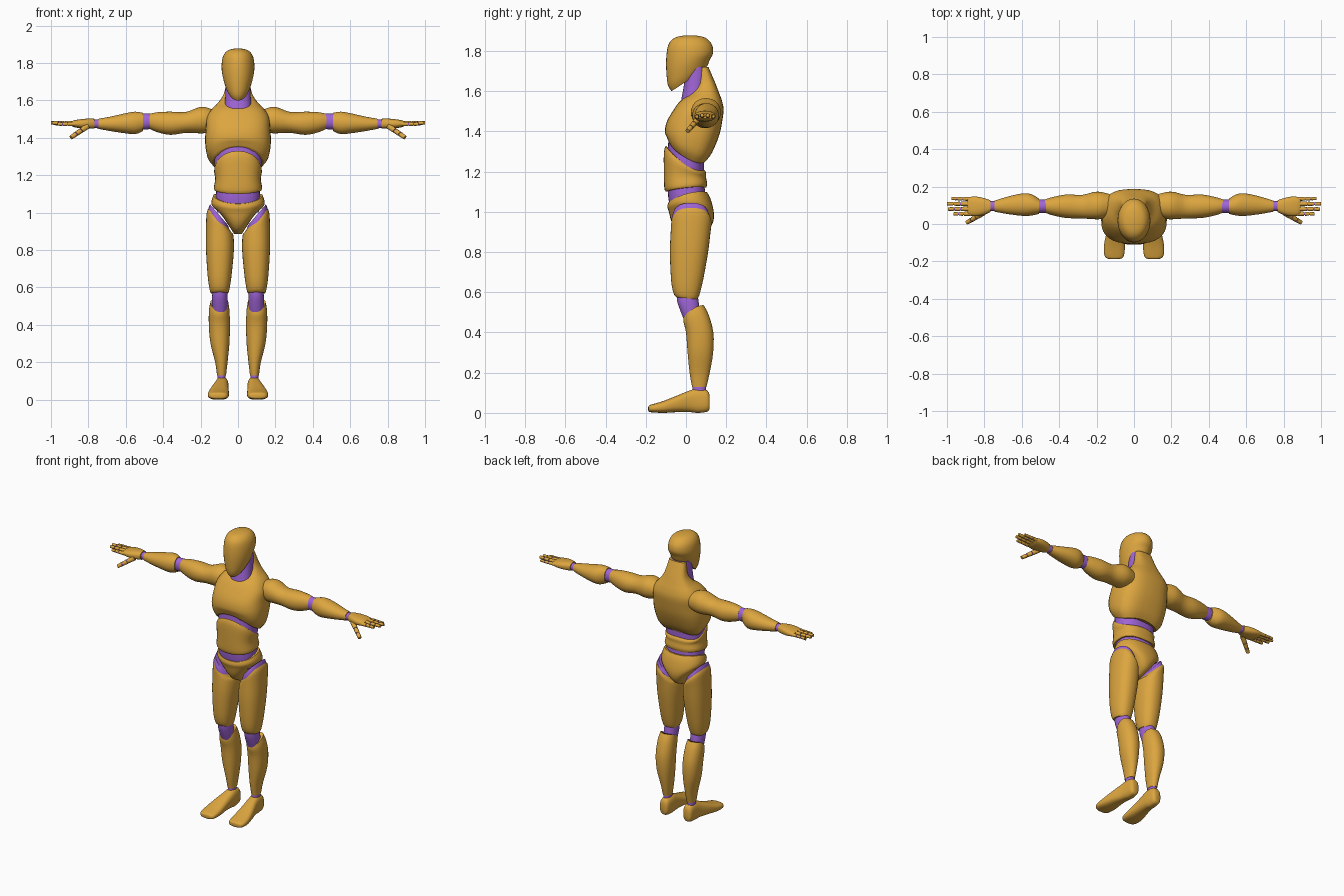
import bpy, bmesh, math
from mathutils import Vector, Matrix


def material(name, rgb):
    m = bpy.data.materials.new(name)
    m.diffuse_color = (*rgb, 1)
    return m


GOLD = material("gold shell", (0.72, 0.38, 0.05))
PURPLE = material("purple joint", (0.35, 0.13, 0.68))
SEG = 32


def finish(name, bm, mats, mirror=False, angle=40):
    bmesh.ops.recalc_face_normals(bm, faces=bm.faces)
    me = bpy.data.meshes.new(name)
    bm.to_mesh(me)
    bm.free()
    for m in mats:
        me.materials.append(m)
    for p in me.polygons:
        p.use_smooth = True
    me.set_sharp_from_angle(angle=math.radians(angle))
    ob = bpy.data.objects.new(name, me)
    bpy.context.collection.objects.link(ob)
    if mirror:
        ob.modifiers.new("mirror", 'MIRROR').use_mirror_merge = False
    return ob


def spline(rings, steps=3):
    """Smooth in-between rings."""
    out = []
    for i in range(len(rings) - 1):
        p = [rings[max(0, min(len(rings) - 1, i + k))] for k in (-1, 0, 1, 2)]
        for s in range(steps):
            t = s / steps
            out.append([0.5 * (2 * b + (c - a) * t + (2 * a - 5 * b + 4 * c - d) * t * t
                               + (3 * b - a - 3 * c + d) * t ** 3) for a, b, c, d in zip(*p)])
    return out + [list(rings[-1])]


def loft(name, mat, axis, rings, power=2.0, mirror=False):
    """Ring: position, a_min, a_max, b_min, b_max, then tilt along b, slant along a, arch.
    Axis z uses a=x b=y, axis x uses a=y b=z, axis y uses a=x b=z."""
    bm = bmesh.new()
    loops = []
    for r in spline([tuple(r) + (0,) * (8 - len(r)) for r in rings]):
        pos, a0, a1, b0, b1, tilt, slant, arch = r
        loop = []
        for i in range(SEG):
            th = 2 * math.pi * i / SEG
            c, s = math.cos(th), math.sin(th)
            c = math.copysign(abs(c) ** (2 / power), c)
            s = math.copysign(abs(s) ** (2 / power), s)
            a = (a0 + a1) / 2 + (a1 - a0) / 2 * c
            b = (b0 + b1) / 2 + (b1 - b0) / 2 * s
            h = pos + tilt * s + slant * c + arch * c * c
            loop.append(bm.verts.new({'z': (a, b, h), 'x': (h, a, b), 'y': (a, h, b)}[axis]))
        loops.append(loop)
    for lo, hi in zip(loops, loops[1:]):
        for i in range(SEG):
            j = (i + 1) % SEG
            bm.faces.new((lo[i], lo[j], hi[j], hi[i]))
    bm.faces.new(loops[0])
    bm.faces.new(loops[-1])
    return finish(name, bm, [mat], mirror)


def sym(z, hw, y0, y1, tilt=0, arch=0):
    """Ring centred on x = 0."""
    return (z, -hw, hw, y0, y1, tilt, 0, arch)


# Head and neck
loft("head", GOLD, 'z', [
    sym(1.655, .052, -.072, .095, .055), sym(1.68, .067, -.09, .108, .05),
    sym(1.73, .082, -.098, .12, .03), sym(1.78, .088, -.098, .135, .01),
    sym(1.83, .082, -.088, .13), sym(1.86, .064, -.065, .105),
    sym(1.873, .04, -.035, .075), sym(1.878, .012, .005, .035)])
loft("neck", PURPLE, 'z', [
    sym(1.48, .075, -.035, .09), sym(1.55, .072, -.025, .095),
    sym(1.62, .068, -.012, .10), sym(1.72, .066, .0, .105)], 2.3)

# Chest with sloping shoulders and nape
loft("chest", GOLD, 'z', [
    sym(1.305, .135, -.088, .10, -.05, -.04), sym(1.335, .165, -.097, .13, -.04, -.03),
    sym(1.39, .176, -.105, .165, -.01, -.01), sym(1.45, .172, -.095, .18),
    sym(1.51, .167, -.06, .187), sym(1.555, .14, -.025, .178),
    sym(1.59, .105, .025, .165), sym(1.64, .074, .058, .146),
    sym(1.72, .058, .06, .112)], 2.7)

# Abdomen and the joints above and below it
loft("rib_joint", PURPLE, 'z', [
    sym(1.20, .118, -.095, .088, -.05, -.03), sym(1.27, .124, -.09, .09, -.05, -.04),
    sym(1.33, .128, -.085, .09, -.05, -.04)], 2.4)
loft("abdomen", GOLD, 'z', [
    sym(1.11, .125, -.10, .10, .01, .01), sym(1.13, .129, -.108, .105, .01, .005),
    sym(1.18, .122, -.11, .10, -.01), sym(1.245, .128, -.11, .10, -.05, -.025),
    sym(1.27, .122, -.10, .088, -.06, -.03)], 2.5)
loft("waist_joint", PURPLE, 'z', [
    sym(1.0, .11, -.075, .095), sym(1.07, .118, -.088, .098), sym(1.14, .115, -.09, .09)], 2.4)

# Pelvis
loft("pelvis", GOLD, 'z', [
    sym(.885, .02, .0, .06), sym(.91, .052, -.045, .11, 0, .025),
    sym(.95, .095, -.072, .135, 0, .045), sym(1.0, .138, -.085, .138, 0, .035),
    sym(1.045, .141, -.093, .122, .02, .02), sym(1.072, .132, -.087, .105, .025, .02)], 2.2)

# Legs
loft("hip_joint", PURPLE, 'z', [
    (.90, .04, .16, -.07, .115, 0, .055), (.96, .045, .159, -.072, .12, 0, .055),
    (.99, .055, .15, -.062, .11, 0, .055)], 2.2, True)
loft("thigh", GOLD, 'z', [
    (.57, .052, .145, -.048, .055, -.005), (.59, .046, .152, -.062, .066, -.005),
    (.66, .035, .162, -.074, .085), (.80, .022, .171, -.08, .11),
    (.90, .025, .171, -.076, .122, 0, .02), (.945, .036, .168, -.073, .127, 0, .05),
    (.965, .045, .16, -.066, .12, 0, .055)], 2.3, True)
loft("knee_joint", PURPLE, 'z', [
    (.44, .06, .135, .0, .08), (.50, .056, .138, -.025, .07),
    (.56, .056, .138, -.045, .062), (.62, .06, .13, -.045, .05)], 2.2, True)
loft("calf", GOLD, 'z', [
    (.13, .064, .112, .03, .102), (.20, .056, .122, .018, .118),
    (.30, .046, .147, .008, .135), (.40, .043, .156, .0, .136),
    (.47, .046, .155, -.012, .112, .02, 0, .01),
    (.505, .052, .147, -.012, .088, .03, 0, .015)], 2.2, True)
loft("ankle_joint", PURPLE, 'z', [
    (.08, .065, .111, .03, .10), (.15, .066, .11, .034, .098)], 2.1, True)
loft("foot", GOLD, 'y', [
    (.118, .066, .106, .02, .085), (.105, .055, .117, .006, .112),
    (.06, .050, .122, .0, .122), (.02, .050, .128, .004, .112),
    (-.04, .05, .145, .004, .088), (-.11, .048, .16, .0, .06),
    (-.16, .052, .16, .002, .045), (-.182, .062, .148, .005, .038),
    (-.188, .085, .125, .012, .03)], 2.6, True)

# Arms
loft("upper_arm", GOLD, 'x', [
    (.13, .04, .16, 1.44, 1.55), (.18, .026, .172, 1.425, 1.565),
    (.22, .026, .17, 1.425, 1.56), (.28, .03, .155, 1.427, 1.538),
    (.36, .032, .158, 1.416, 1.54), (.43, .045, .145, 1.43, 1.537),
    (.475, .06, .132, 1.45, 1.528)], 2.1, True)
loft("elbow_joint", PURPLE, 'x', [
    (.45, .062, .13, 1.45, 1.528), (.49, .058, .131, 1.445, 1.53),
    (.53, .062, .13, 1.445, 1.528)], 2.1, True)
loft("forearm", GOLD, 'x', [
    (.508, .054, .135, 1.436, 1.534), (.55, .045, .16, 1.42, 1.54),
    (.60, .044, .163, 1.424, 1.532), (.68, .054, .145, 1.436, 1.514),
    (.745, .066, .125, 1.448, 1.502)], 2.1, True)
loft("wrist_joint", PURPLE, 'x', [
    (.72, .07, .122, 1.45, 1.499), (.79, .07, .122, 1.453, 1.497)], 2.1, True)
loft("hand", GOLD, 'x', [
    (.766, .064, .126, 1.45, 1.502), (.80, .05, .138, 1.449, 1.503),
    (.84, .042, .146, 1.451, 1.50), (.875, .045, .145, 1.457, 1.494),
    (.89, .055, .138, 1.463, 1.488)], 2.5, True)


def rod(bm, p, q, r0, r1, index):
    d = q - p
    m = Matrix.Translation((p + q) / 2) @ d.to_track_quat('Z', 'Y').to_matrix().to_4x4()
    before = set(bm.faces)
    bmesh.ops.create_cone(bm, cap_ends=True, segments=12, radius1=r0, radius2=r1,
                          depth=d.length, matrix=m)
    for f in set(bm.faces) - before:
        f.material_index = index


# Fingers and thumb: three shells on a joint core
digits = [("index_finger", (.875, .055, 1.474), (.965, .054, 1.474), .0115),
          ("middle_finger", (.88, .081, 1.478), (.995, .08, 1.480), .012),
          ("ring_finger", (.88, .108, 1.478), (1.0, .108, 1.480), .012),
          ("little_finger", (.875, .134, 1.475), (.975, .136, 1.475), .0105),
          ("thumb", (.805, .06, 1.462), (.893, .008, 1.402), .015)]
for name, base, tip, r in digits:
    p, q = Vector(base), Vector(tip)
    bm = bmesh.new()
    rod(bm, p, p.lerp(q, .9), r * .75, r * .55, 1)
    for a, b in ((0, .38), (.43, .68), (.73, 1)):
        rod(bm, p.lerp(q, a), p.lerp(q, b), r * (1.05 - .25 * a), r * (1.05 - .3 * b), 0)
    finish(name, bm, [GOLD, PURPLE], True)
